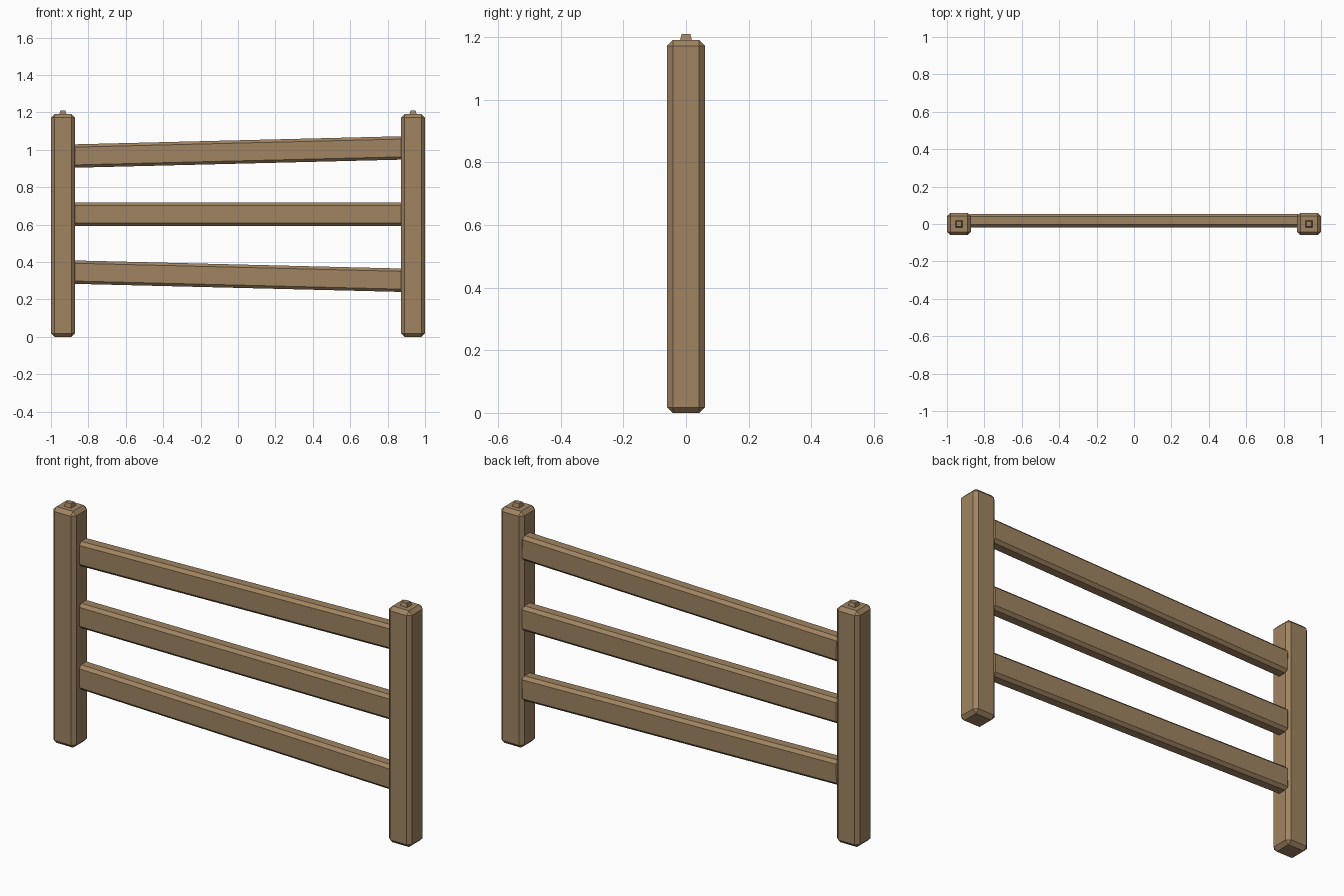
import bpy, bmesh, math
from mathutils import Matrix

if "Cube" in bpy.data.objects:
    bpy.data.objects.remove(bpy.data.objects["Cube"])

wood = bpy.data.materials.new("wood")
wood.diffuse_color = (0.35, 0.23, 0.12, 1)
wood.use_nodes = True
wood.node_tree.nodes["Principled BSDF"].inputs["Base Color"].default_value = wood.diffuse_color


def add_object(name, bm, location, tilt=0.0):
    bmesh.ops.recalc_face_normals(bm, faces=bm.faces)
    mesh = bpy.data.meshes.new(name)
    bm.to_mesh(mesh)
    bm.free()
    mesh.materials.append(wood)
    obj = bpy.data.objects.new(name, mesh)
    obj.location = location
    obj.rotation_euler = (0, tilt, 0)
    bpy.context.collection.objects.link(obj)
    return obj


def beam(name, size, location, chamfer, tilt=0.0):
    # Timber with flat chamfers on every edge
    bm = bmesh.new()
    bmesh.ops.create_cube(bm, size=1, matrix=Matrix.Diagonal((*size, 1)))
    bmesh.ops.bevel(bm, geom=bm.edges[:], offset=chamfer, segments=1,
                    affect='EDGES', profile=0.5)
    return add_object(name, bm, location, tilt)


def knob(name, location):
    # Small tapered square peg
    bm = bmesh.new()
    bmesh.ops.create_cone(bm, cap_ends=True, segments=4, depth=0.03,
                          radius1=0.022 * math.sqrt(2), radius2=0.014 * math.sqrt(2),
                          matrix=Matrix.Rotation(math.pi / 4, 4, 'Z'))
    return add_object(name, bm, location)


# Posts with top pegs
for side, sx in (("left", -1), ("right", 1)):
    beam(f"{side}_post", (0.128, 0.12, 1.19), (sx * 0.936, 0, 0.595), 0.018)
    knob(f"{side}_post_knob", (sx * 0.936, 0, 1.194))

# Rails set towards the back; top and bottom ones slope
slope = math.atan(0.043 / 1.74)
for name, z, tilt in (("top_rail", 0.988, -slope),
                      ("middle_rail", 0.655, 0.0),
                      ("bottom_rail", 0.324, slope)):
    beam(name, (1.78, 0.072, 0.125), (0, 0.018, z), 0.015, tilt)
